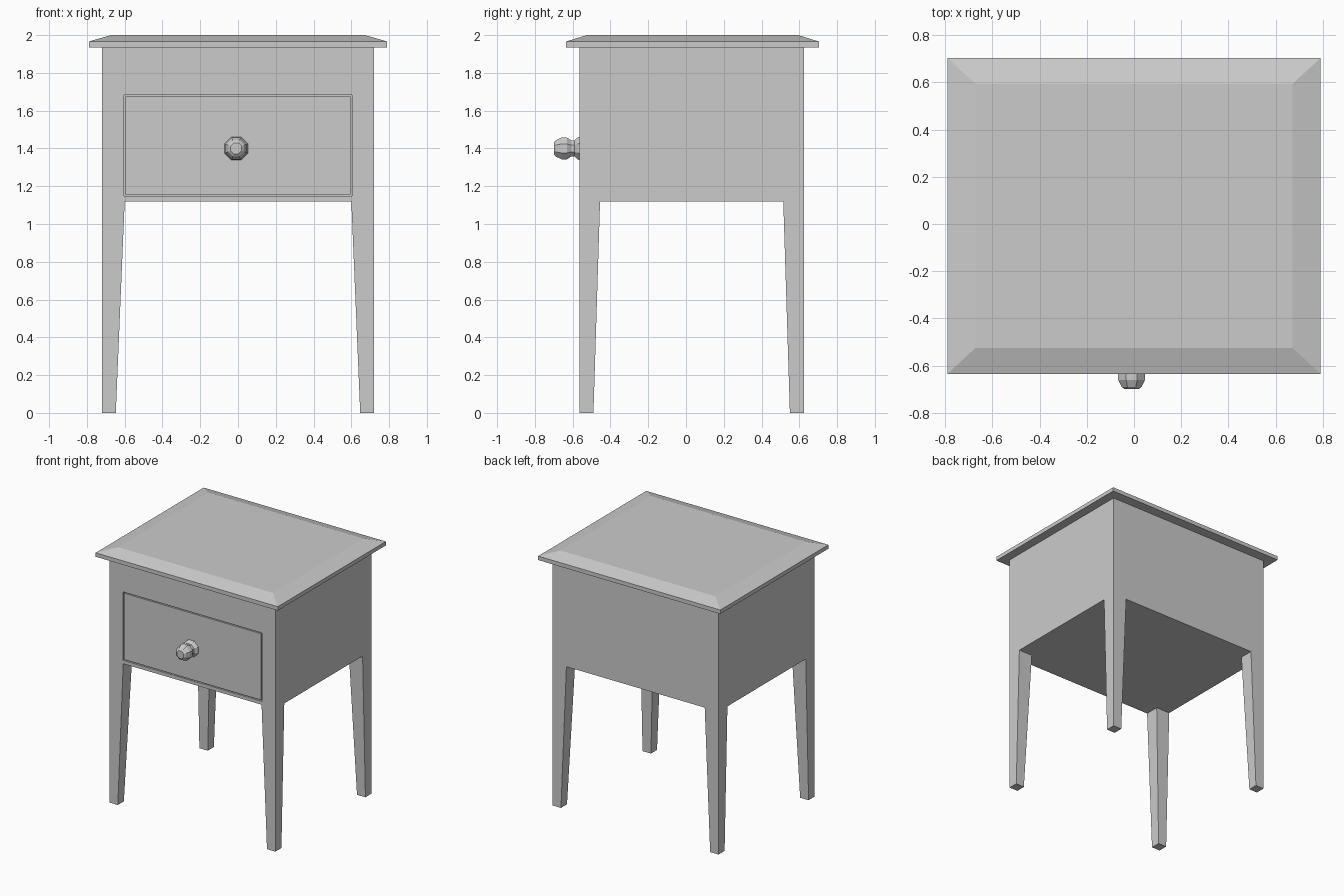
import bpy, bmesh
from math import cos, sin, pi

if "Cube" in bpy.data.objects:
    bpy.data.objects.remove(bpy.data.objects["Cube"])

X, Y0, Y1 = 0.72, -0.565, 0.625      # case half width, front, back
Z0, Z1 = 1.12, 1.935                 # case underside and top


def finish(name, bm):
    bmesh.ops.recalc_face_normals(bm, faces=bm.faces)
    mesh = bpy.data.meshes.new(name)
    bm.to_mesh(mesh)
    bm.free()
    obj = bpy.data.objects.new(name, mesh)
    bpy.context.collection.objects.link(obj)
    return obj


def loft(name, rings):
    """Join equal-sized rings of points into a closed solid."""
    bm = bmesh.new()
    loops = [[bm.verts.new(p) for p in ring] for ring in rings]
    n = len(loops[0])
    for a, b in zip(loops, loops[1:]):
        for i in range(n):
            j = (i + 1) % n
            bm.faces.new((a[i], a[j], b[j], b[i]))
    bm.faces.new(loops[0])
    bm.faces.new(loops[-1])
    return finish(name, bm)


def rect_z(x0, x1, y0, y1, z):
    return [(x0, y0, z), (x1, y0, z), (x1, y1, z), (x0, y1, z)]


def rect_y(x, z0, z1, y):
    return [(-x, y, z0), (x, y, z0), (x, y, z1), (-x, y, z1)]


# Case: lofted from the back, around the front frame and into the drawer recess
loft("case", [rect_y(X, Z0, Z1, Y1),
              rect_y(X, Z0, Z1, Y0),
              rect_y(0.603, 1.147, 1.683, Y0),
              rect_y(0.603, 1.147, 1.683, Y0 + 0.03)])

# Drawer front, flush with the case and leaving a narrow gap
loft("drawer_front", [rect_y(0.595, 1.155, 1.675, Y0),
                      rect_y(0.595, 1.155, 1.675, Y0 + 0.035)])

# Table top with a shallow bevelled rim
loft("table_top", [rect_z(-0.79, 0.79, -0.635, 0.703, Z1),
                   rect_z(-0.79, 0.79, -0.635, 0.703, 1.966),
                   rect_z(-0.672, 0.672, -0.525, 0.594, 2.0)])

# Legs: vertical outer faces, tapered inner faces
for row, y, into in (("front", Y0, 1), ("back", Y1, -1)):
    for side, s in (("left", -1), ("right", 1)):
        x = s * X
        loft(f"{row}_{side}_leg",
             [rect_z(x, x - s * 0.073, y, y + into * 0.075, 0),
              rect_z(x, x - s * 0.12, y, y + into * 0.11, Z0)])

# Knob: eight-sided turned profile of (y, radius)
profile = [(Y0, 0.067), (-0.575, 0.062), (-0.59, 0.046), (-0.607, 0.046),
           (-0.63, 0.062), (-0.66, 0.062), (-0.69, 0.046), (-0.70, 0.032)]
angles = [(i + 0.5) * pi / 4 for i in range(8)]
loft("drawer_knob", [[(-0.01 + r * cos(a), y, 1.4 + r * sin(a)) for a in angles]
                     for y, r in profile])
